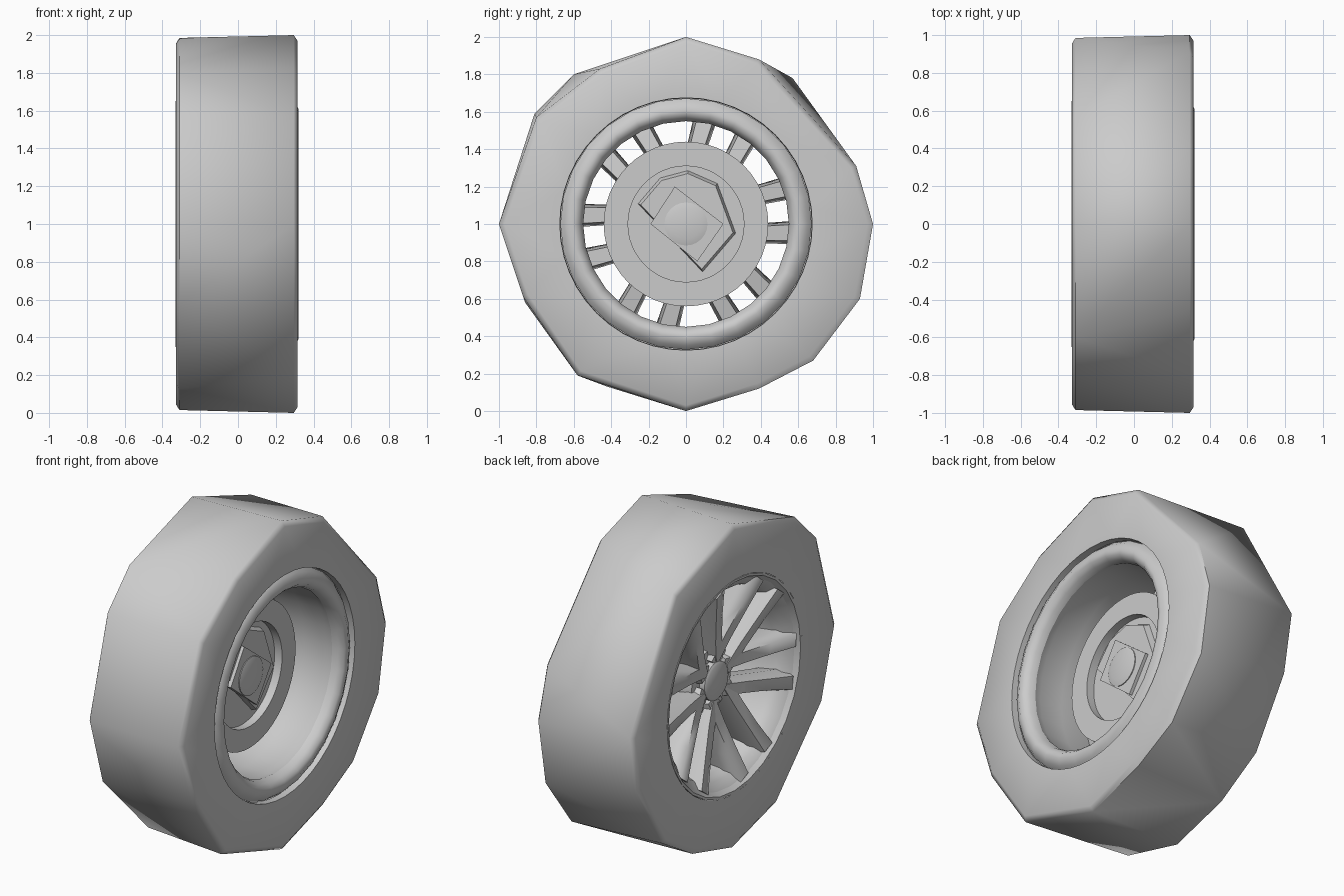
import bpy, bmesh
from math import sin, cos, pi, radians

if "Cube" in bpy.data.objects:
    bpy.data.objects.remove(bpy.data.objects["Cube"])

def finish(bm, name, angle=35):
    bmesh.ops.remove_doubles(bm, verts=bm.verts, dist=1e-5)
    bmesh.ops.recalc_face_normals(bm, faces=bm.faces)
    me = bpy.data.meshes.new(name)
    bm.to_mesh(me)
    bm.free()
    ob = bpy.data.objects.new(name, me)
    bpy.context.collection.objects.link(ob)
    ob.location.z = 1
    bpy.ops.object.select_all(action='DESELECT')
    bpy.context.view_layer.objects.active = ob
    ob.select_set(True)
    bpy.ops.object.shade_smooth_by_angle(angle=radians(angle))
    return ob

def lathe(name, prof, n, angle=35, cap=False, phase=0):
    """Spin an (x, radius) profile round the axle."""
    bm = bmesh.new()
    rings = [[bm.verts.new((x, r * cos(phase + 2 * pi * i / n), r * sin(phase + 2 * pi * i / n)))
              for i in range(n)] for x, r in prof]
    for a, b in zip(rings, rings[1:]):
        for i in range(n):
            bm.faces.new((a[i], a[(i + 1) % n], b[(i + 1) % n], b[i]))
    if cap:
        bm.faces.new(rings[0])
        bm.faces.new(rings[-1])
    return finish(bm, name, angle)

def prism(name, pts, x0, x1, taper=1.0):
    bm = bmesh.new()
    a = [bm.verts.new((x0, y, z)) for y, z in pts]
    b = [bm.verts.new((x1, y * taper, z * taper)) for y, z in pts]
    n = len(pts)
    for i in range(n):
        bm.faces.new((a[i], a[(i + 1) % n], b[(i + 1) % n], b[i]))
    bm.faces.new(a)
    bm.faces.new(b)
    return finish(bm, name, 20)

# tyre: hull of the two uneven shoulder outlines, side walls opened for the rim
right = [(0, 1), (.39, .88), (.91, .31), (1, 0), (.93, -.4), (.68, -.73), (.39, -.88),
         (0, -1), (-.58, -.81), (-.87, -.39), (-1, 0), (-.8, .57), (-.46, .83)]
left = [(0, .985), (-.6, .8), (-.81, .59), (-.985, 0), (-.86, -.42), (-.42, -.87),
        (0, -.985), (.38, -.88), (.68, -.7), (.92, -.3), (.985, .05), (.57, .78)]
bm = bmesh.new()
for pts, x, xs in ((right, .295, .315), (left, -.31, -.328)):
    for y, z in pts:
        bm.verts.new((x, y, z))
        bm.verts.new((xs, y * .97, z * .97))
bmesh.ops.convex_hull(bm, input=bm.verts)
caps = [f for f in bm.faces if abs(f.normal.x) > .99]
bmesh.ops.delete(bm, geom=caps, context='FACES')
for x, r in ((.315, .675), (-.328, .65)):
    edges = [e for e in bm.edges if e.is_boundary and e.verts[0].co.x * x > 0]
    ring = [bm.verts.new((x, r * cos(2 * pi * i / 48), r * sin(2 * pi * i / 48))) for i in range(48)]
    edges += [bm.edges.new((ring[i], ring[(i + 1) % 48])) for i in range(48)]
    bmesh.ops.triangle_fill(bm, edges=edges, use_beauty=True, normal=(1 if x > 0 else -1, 0, 0))
finish(bm, "tyre", 55)

# rim: bulging inner lip behind a shallow groove, barrel, thin outer lip
lathe("bead_groove", [(.315, .675), (.275, .672)], 48)
lathe("rim_inner_lip", [(.275, .672), (.30, .65), (.32, .61), (.312, .58), (.285, .558), (.25, .55)],
      28, 80, phase=pi / 2)
lathe("rim_barrel", [(.25, .55), (.2, .565), (.05, .565), (-.2, .55), (-.26, .57), (-.30, .615)],
      28, 60, phase=pi / 2)
lathe("rim_outer_lip", [(-.28, .65), (-.33, .65), (-.328, .635), (-.30, .615)], 28, 40, phase=pi / 2)

# spokes: six nearly parallel pairs, dished towards the hub, ridged in section
def spokes():
    bm = bmesh.new()
    # (distance along pair axis, sideways offset, half width, face x, depth)
    stations = [(.08, .075, .055, -.20, .16), (.25, .09, .055, -.23, .17),
                (.42, .105, .055, -.27, .18), (.60, .125, .065, -.315, .19)]
    for k in range(6):
        a = radians(7.5 + 60 * k)
        for s in (-1, 1):
            secs = []
            for u, o, w, x, d in stations:
                shape = [(-w, x + d * .4), (-w * .6, x), (w * .6, x), (w, x + d * .4),
                         (w * .7, x + d), (-w * .7, x + d)]
                secs.append([bm.verts.new((px, u * cos(a) - (s * o + t) * sin(a),
                                           u * sin(a) + (s * o + t) * cos(a))) for t, px in shape])
            for p, q in zip(secs, secs[1:]):
                for i in range(6):
                    j = (i + 1) % 6
                    bm.faces.new((p[i], p[j], q[j], q[i]))
            bm.faces.new(secs[0])
            bm.faces.new(secs[-1])
    return finish(bm, "spokes", 70)
spokes()

# hub barrel and centre cap on the outer face
lathe("hub", [(-.17, .19), (-.14, .21), (0, .22)], 24, cap=True)
lathe("centre_cap", [(-.17, .115), (-.205, .115), (-.215, .10)], 24, cap=True)

# brake disc with recessed middle
lathe("brake_disc", [(.0, .31), (.02, .44), (.08, .44), (.08, .31), (.03, .31)], 48)
lathe("brake_hat", [(-.01, .31), (.03, .31)], 48, cap=True)

# uneven bearing carrier, square flange and axle end
prism("bearing_carrier", [(.01, .29), (.17, .22), (.27, -.05), (.09, -.26), (-.26, .11), (-.14, .25)],
      .02, .065, .93)
prism("axle_flange", [(-.06, .20), (.20, 0), (.06, -.20), (-.19, .0)], .05, .085)
lathe("axle_end", [(.06, .115), (.09, .115), (.1, .08)], 24, cap=True)
